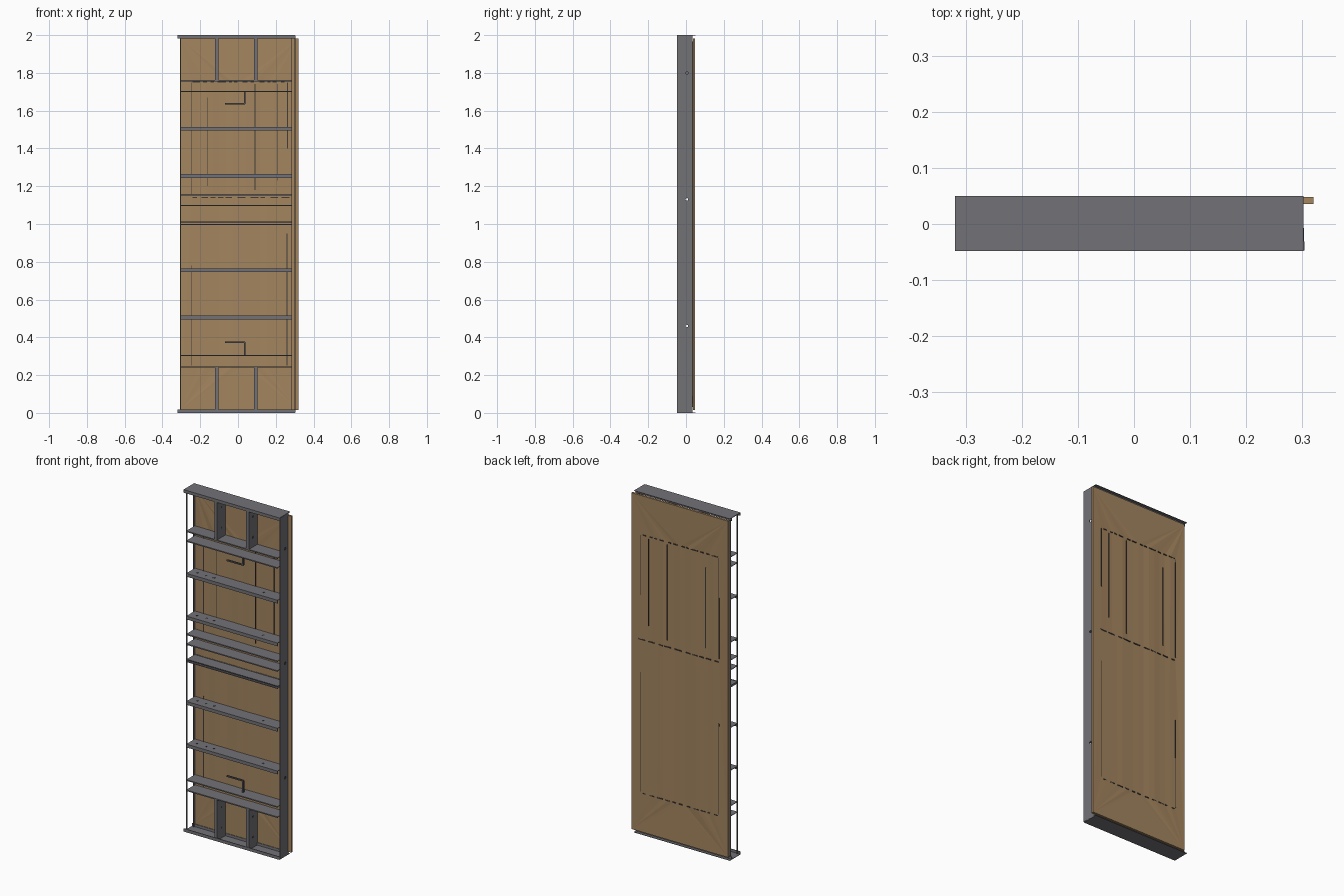
import bpy, bmesh, random
from mathutils import Vector

random.seed(4)
if "Cube" in bpy.data.objects:
    bpy.data.objects.remove(bpy.data.objects["Cube"], do_unlink=True)


def material(name, rgb):
    m = bpy.data.materials.new(name)
    m.use_nodes = True
    m.diffuse_color = (*rgb, 1)
    m.node_tree.nodes["Principled BSDF"].inputs["Base Color"].default_value = (*rgb, 1)
    return m


STEEL = material("grey steel", (0.17, 0.17, 0.185))
WOOD = material("tan wood", (0.37, 0.235, 0.115))
DARK = material("dark gap", (0.05, 0.045, 0.04))
IRON = material("dark iron", (0.09, 0.09, 0.1))


def finish(name, bm, mat):
    bmesh.ops.recalc_face_normals(bm, faces=bm.faces)
    me = bpy.data.meshes.new(name)
    bm.to_mesh(me)
    bm.free()
    me.materials.append(mat)
    ob = bpy.data.objects.new(name, me)
    bpy.context.collection.objects.link(ob)
    return ob


def add_box(bm, x, y, z):
    verts = bmesh.ops.create_cube(bm, size=1)["verts"]
    for v in verts:
        v.co = Vector([(a + b) / 2 + c * (b - a) for (a, b), c in zip((x, y, z), v.co)])
    return verts


def boxes(name, mat, *parts):
    bm = bmesh.new()
    for p in parts:
        add_box(bm, *p)
    return finish(name, bm, mat)


T = 0.003                      # sheet steel thickness
FRONT, BACK = -0.047, 0.034    # depth of the framing


# Side studs: web, two flanges and inward lips
def side_stud(name, s, outer, back):
    def span(a, b):
        return tuple(sorted((outer - s * a, outer - s * b)))
    z = (0.003, 1.997)
    bm = bmesh.new()
    web = add_box(bm, span(0, T), (FRONT, back), z)
    for v in web:              # web leans in slightly toward the back
        if v.co.y > 0:
            v.co.x -= s * 0.003
    add_box(bm, span(0, 0.02), (FRONT, FRONT + T), z)
    add_box(bm, span(0.002, 0.02), (BACK - T, BACK), z)
    add_box(bm, span(0.017, 0.02), (FRONT, FRONT + 0.012), z)
    add_box(bm, span(0.017, 0.02), (BACK - 0.012, BACK), z)
    ob = finish(name, bm, STEEL)
    # service holes through the web
    for h in (0.46, 1.13, 1.8):
        bpy.ops.mesh.primitive_cylinder_add(vertices=12, radius=0.007, depth=0.03,
                                            location=(outer, 0.005, h), rotation=(0, 1.5708, 0))
        cutter = bpy.context.object
        cutter.name = "hole_cutter"
        cutter.hide_render = True
        cutter.hide_set(True)
        cutter.display_type = 'WIRE'
        mod = ob.modifiers.new("hole", 'BOOLEAN')
        mod.operation, mod.object, mod.solver = 'DIFFERENCE', cutter, 'EXACT'
        bpy.context.view_layer.update()
        dg = bpy.context.evaluated_depsgraph_get()
        me = bpy.data.meshes.new_from_object(ob.evaluated_get(dg))
        ob.modifiers.clear()
        ob.data = me
        bpy.data.objects.remove(cutter, do_unlink=True)


side_stud("right_stud", -1, -0.322, 0.05)
side_stud("left_stud", 1, 0.304, BACK)

# Top and bottom tracks
X = (-0.319, 0.302)
for name, z0, s in (("bottom_track", 0, 1), ("top_track", 2, -1)):
    def zs(a, b):
        return tuple(sorted((z0 + s * a, z0 + s * b)))
    boxes(name, STEEL,
          (X, (FRONT, 0.05), zs(0, T)),
          (X, (FRONT - 0.001, FRONT + T), zs(0, 0.018)),
          (X, (BACK - T, BACK), zs(0, 0.018)))

# Cross rails: horizontal web; channel rails also get flanges
RX = (-0.303, 0.287)


def cross_rail(name, z, flange):
    parts = [(RX, (FRONT + 0.002, BACK), (z - T / 2, z + T / 2))]
    if flange:
        lip = tuple(sorted((z + (T if flange < 0 else -T) / 2, z + flange)))
        parts += [(RX, (FRONT + 0.002, FRONT + 0.005), lip),
                  (RX, (BACK - T, BACK), lip)]
    boxes(name, STEEL, *parts)


for i, z in enumerate((0.513, 0.763, 1.262, 1.512)):
    cross_rail(f"channel_rail_{i}", z, -0.018)
    # fastener holes on the rail web
    bm = bmesh.new()
    for x in (-0.26, -0.2, -0.15, 0.17):
        add_box(bm, (x - 0.005, x + 0.005), (-0.012, -0.002), (z - 0.003, z + 0.0025))
    finish(f"rail_holes_{i}", bm, DARK)
for i, z in enumerate((0.245, 0.305, 1.1, 1.157, 1.703, 1.76)):
    cross_rail(f"flat_rail_{i}", z, -0.005)
cross_rail("middle_rail_lower", 0.999, -0.004)
cross_rail("middle_rail_upper", 1.008, 0.004)

# Short vertical studs at both ends
for side, z in (("lower", (0.003, 0.245)), ("upper", (1.76, 1.997))):
    for i, x in enumerate((-0.113, 0.093)):
        a, b = x - 0.009, x + 0.009
        boxes(f"{side}_short_stud_{i}", STEEL,
              ((b - T, b), (FRONT + 0.002, BACK), z),
              ((a, b), (FRONT + 0.002, FRONT + 0.005), z),
              ((a, b), (BACK - T, BACK), z))
        mid = sum(z) / 2
        boxes(f"{side}_stud_holes_{i}", DARK,
              *[((b - 0.004, b + 0.001), (-0.01, -0.002), (h - 0.005, h + 0.005))
                for h in (mid - 0.06, mid + 0.06)])

# Bent handles hanging from the rails
for name, z, end in (("upper_handle", 1.636, 1.703), ("lower_handle", 0.374, 0.305)):
    lo, hi = sorted((z, end))
    boxes(name, IRON,
          ((-0.07, 0.037), (-0.005, 0.003), (z - 0.004, z + 0.004)),
          ((0.031, 0.039), (-0.005, 0.003), (lo, hi)))

# Creased wooden panel: flat rim, corner fans, faintly ribbed middle
bm = bmesh.new()
Y = 0.048
L, R, B, TOP = -0.306, 0.32, 0.015, 1.982
N = 14
xs = [-0.245 + 0.507 * i / N for i in range(N + 1)]
corner = {(x, z): bm.verts.new((x, Y, z)) for x in (L, R) for z in (B, TOP)}
rows = []
for z in (0.245, 1.14, 1.75):
    rows.append([bm.verts.new((x, Y - random.uniform(0, 0.004), z)) for x in xs])
for lo, hi in zip(rows, rows[1:]):
    for i in range(N):
        bm.faces.new((lo[i], lo[i + 1], hi[i + 1], hi[i]))
for row, z in ((rows[0], B), (rows[-1], TOP)):
    for i in range(N):
        bm.faces.new((row[i], row[i + 1], corner[(L if i < N // 2 else R, z)]))
    bm.faces.new((row[N // 2], corner[(L, z)], corner[(R, z)]))
for x, k in ((L, 0), (R, N)):
    a, b = corner[(x, B)], corner[(x, TOP)]
    bm.faces.new((a, rows[0][k], rows[1][k]))
    bm.faces.new((a, rows[1][k], b))
    bm.faces.new((b, rows[1][k], rows[2][k]))
bmesh.ops.recalc_face_normals(bm, faces=bm.faces)
if sum(f.normal.y for f in bm.faces) < 0:
    bmesh.ops.reverse_faces(bm, faces=bm.faces)
panel = finish("wood_panel", bm, WOOD)
if panel.data.polygons[0].normal.y < 0:
    panel.data.flip_normals()
solid = panel.modifiers.new("thickness", 'SOLIDIFY')
solid.thickness, solid.offset = 0.012, -1

# Narrow slits and broken seams, on both faces of the panel
slits = []
for x, z0, z1 in ((-0.245, 1.16, 1.75), (-0.16, 1.2, 1.67), (0.09, 1.18, 1.74),
                  (0.21, 1.23, 1.74), (0.262, 1.4, 1.75),
                  (-0.245, 0.25, 0.78), (0.26, 0.25, 0.95)):
    slits.append(((x - 0.002, x + 0.002), (z0, z1)))
for z in (0.242, 1.14, 1.753):
    x = -0.24
    while x < 0.24:
        w = random.uniform(0.015, 0.045)
        slits.append(((x, x + w), (z - 0.003, z + 0.003)))
        x += w + random.uniform(0.01, 0.03)
for name, y in (("front_slits", (0.0315, 0.0365)), ("back_slits", (0.0445, 0.0485))):
    boxes(name, DARK, *[(sx, y, sz) for sx, sz in slits])
